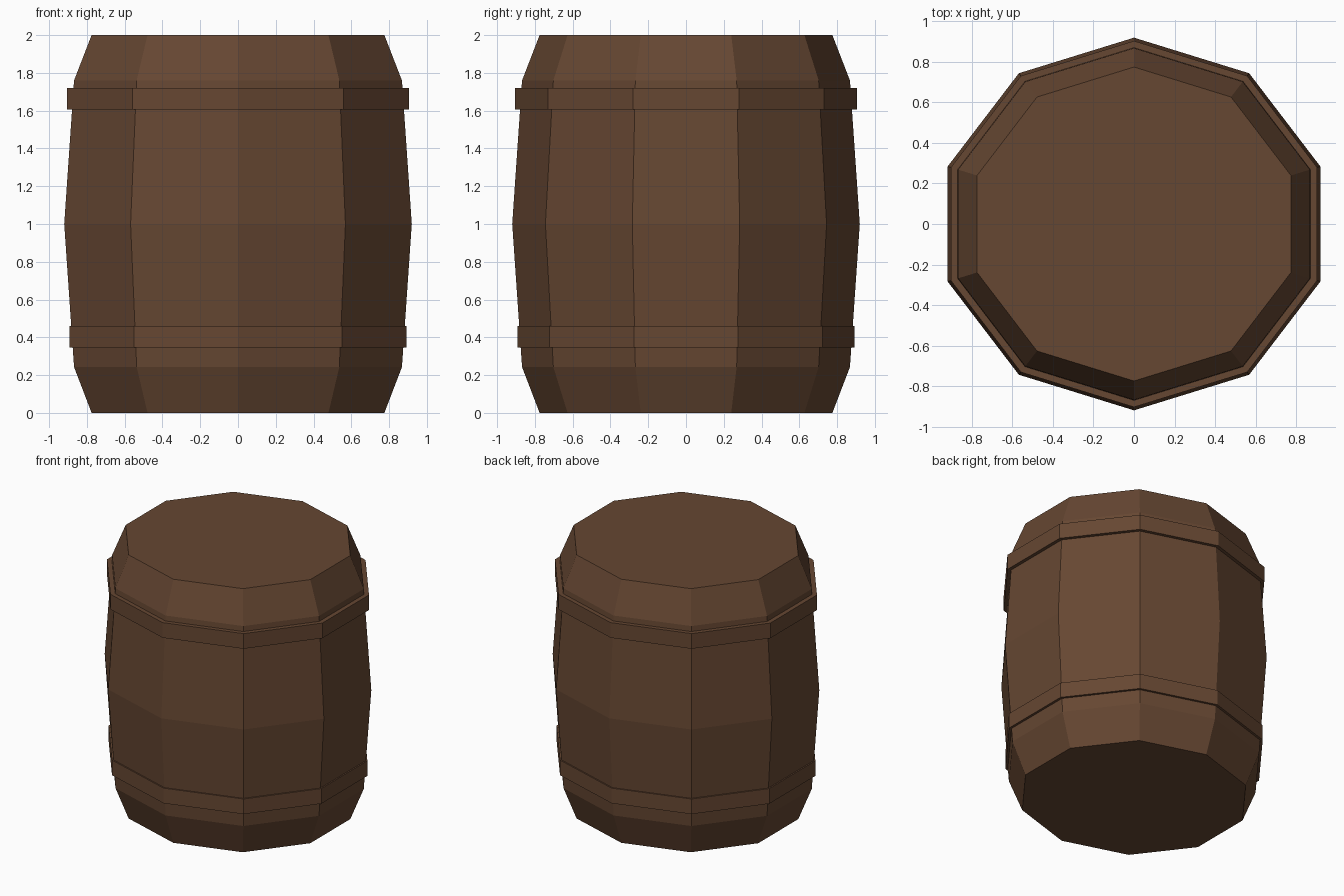
import bpy, bmesh, math

if "Cube" in bpy.data.objects:
    bpy.data.objects.remove(bpy.data.objects["Cube"])

SIDES = 10
X_STRETCH = 1 / math.cos(math.radians(18))  # decagon is as wide in x as in y

wood = bpy.data.materials.new("brown wood")
wood.diffuse_color = (0.133, 0.063, 0.032, 1)
wood.use_nodes = True
wood.node_tree.nodes["Principled BSDF"].inputs["Base Color"].default_value = wood.diffuse_color


def ring(bm, r, z):
    return [bm.verts.new((r * X_STRETCH * math.sin(math.tau * i / SIDES),
                          r * math.cos(math.tau * i / SIDES), z))
            for i in range(SIDES)]


def lathe(name, profile, closed):
    """Ten-sided lathe of (radius, z) points; closed loops make a hoop, open ones get caps."""
    bm = bmesh.new()
    rings = [ring(bm, r, z) for r, z in profile]
    pairs = list(zip(rings, rings[1:]))
    if closed:
        pairs.append((rings[-1], rings[0]))
    else:
        bm.faces.new(rings[0])
        bm.faces.new(rings[-1])
    for a, b in pairs:
        for i in range(SIDES):
            j = (i + 1) % SIDES
            bm.faces.new((a[i], a[j], b[j], b[i]))
    bmesh.ops.recalc_face_normals(bm, faces=bm.faces)
    mesh = bpy.data.meshes.new(name)
    bm.to_mesh(mesh)
    bm.free()
    mesh.materials.append(wood)
    obj = bpy.data.objects.new(name, mesh)
    bpy.context.collection.objects.link(obj)
    return obj


# Barrel body
lathe("barrel_body", [(0.775, 0), (0.868, 0.243), (0.92, 1.0),
                      (0.868, 1.76), (0.775, 2.0)], False)

# Straight-sided hoops
for name, r, z0, z1 in (("lower_hoop", 0.893, 0.345, 0.46),
                        ("upper_hoop", 0.904, 1.605, 1.72)):
    lathe(name, [(r, z0), (r, z1), (0.86, z1), (0.86, z0)], True)
